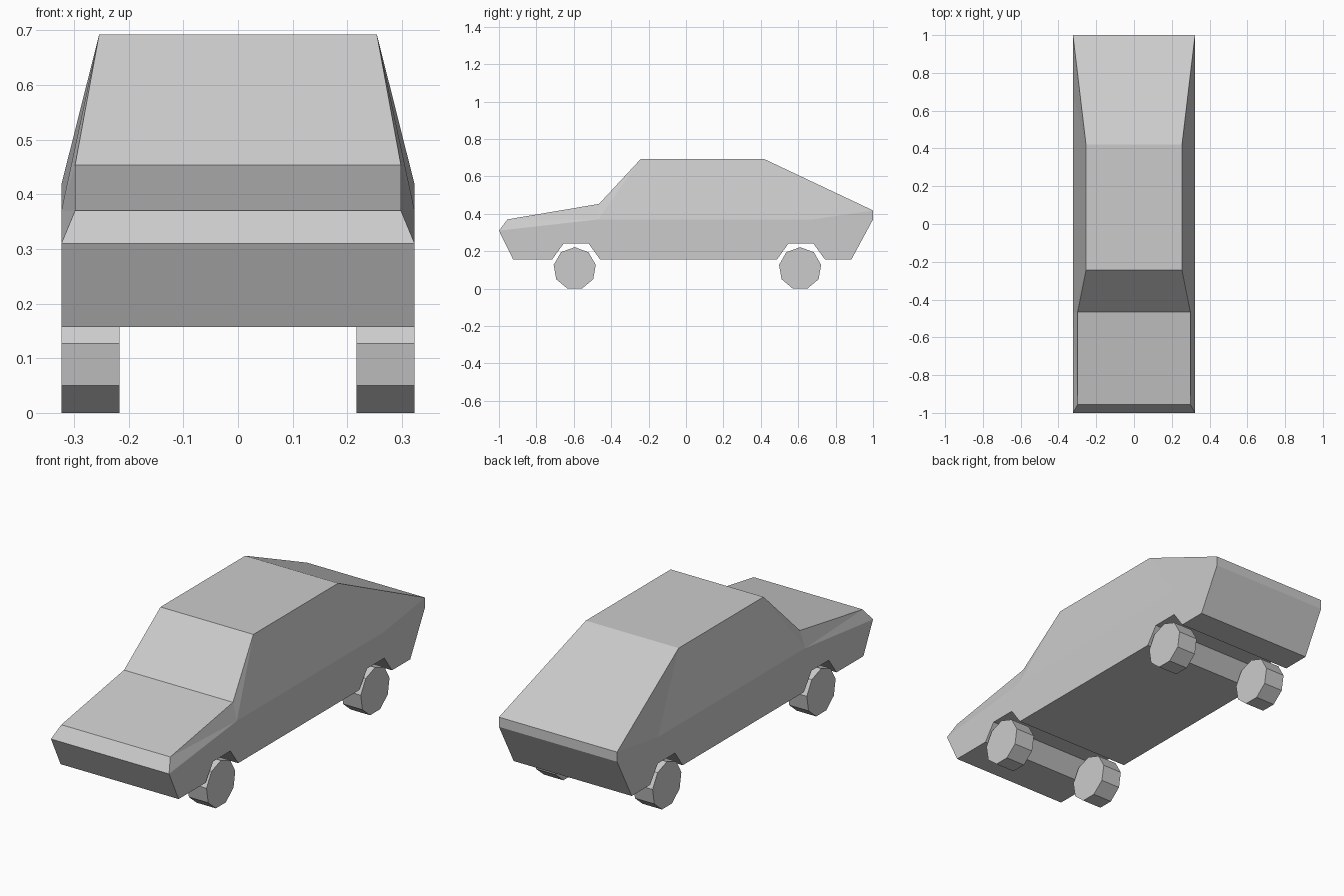
import bpy, bmesh
from math import sin, cos, tau

if "Cube" in bpy.data.objects:
    bpy.data.objects.remove(bpy.data.objects["Cube"])

W = 0.323  # half width of the car


def make_object(name, bm):
    bmesh.ops.recalc_face_normals(bm, faces=bm.faces)
    mesh = bpy.data.meshes.new(name)
    bm.to_mesh(mesh)
    bm.free()
    obj = bpy.data.objects.new(name, mesh)
    bpy.context.collection.objects.link(obj)
    return obj


def skin_across(bm, left, right):
    """Join two matching outlines with quads."""
    n = len(left)
    for i in range(n):
        j = (i + 1) % n
        bm.faces.new((left[i], left[j], right[j], right[i]))


# Body outline (half width, y, z): bonnet, cabin and tail, narrowing upward
upper = [(W, -1, 0.31), (0.298, -0.955, 0.37), (0.298, -0.465, 0.453),
         (0.254, -0.243, 0.692), (0.254, 0.42, 0.692), (W, 1, 0.418)]


def arch(y):
    """Open wheel arch notch, running from rear to front."""
    return [(W, y + 0.135, 0.157), (W, y + 0.075, 0.24),
            (W, y - 0.06, 0.24), (W, y - 0.12, 0.157)]


# Underside with the two wheel arches
lower = ([(W, 1, 0.37), (W, 0.885, 0.157)] + arch(0.607)
         + arch(-0.595) + [(W, -0.925, 0.157)])
belt = [(W, -0.47, 0.37), (W, 0.68, 0.37)]

bm = bmesh.new()
outlines = []
for s in (-1, 1):
    up, low, waist = ([bm.verts.new((s * x, y, z)) for x, y, z in pts]
                      for pts in (upper, lower, belt))
    outlines.append(up + low)
    nose, b1, b2, r1, r2, tail = up
    w1, w2 = waist
    # flat lower side
    bm.faces.new([nose, w1, w2] + low)
    # facets leaning in from the waistline
    for tri in ((nose, b1, w1), (b1, b2, w1), (b2, r1, w1), (w1, r1, w2),
                (r1, r2, w2), (r2, tail, w2), (w2, tail, low[0])):
        bm.faces.new(tri)
skin_across(bm, *outlines)
make_object("car_body", bm)

# Four nine-sided wheels
R = 0.1142
CZ = R * cos(tau / 18)
for end, y in (("front", -0.595), ("rear", 0.61)):
    for side, s in (("left", -1), ("right", 1)):
        bm = bmesh.new()
        rims = []
        for x in (0.217, W):
            rim = [bm.verts.new((s * x, y + R * sin(tau * i / 9),
                                 CZ + R * cos(tau * i / 9))) for i in range(9)]
            bm.faces.new(rim)
            rims.append(rim)
        skin_across(bm, *rims)
        make_object(f"{end}_{side}_wheel", bm)
